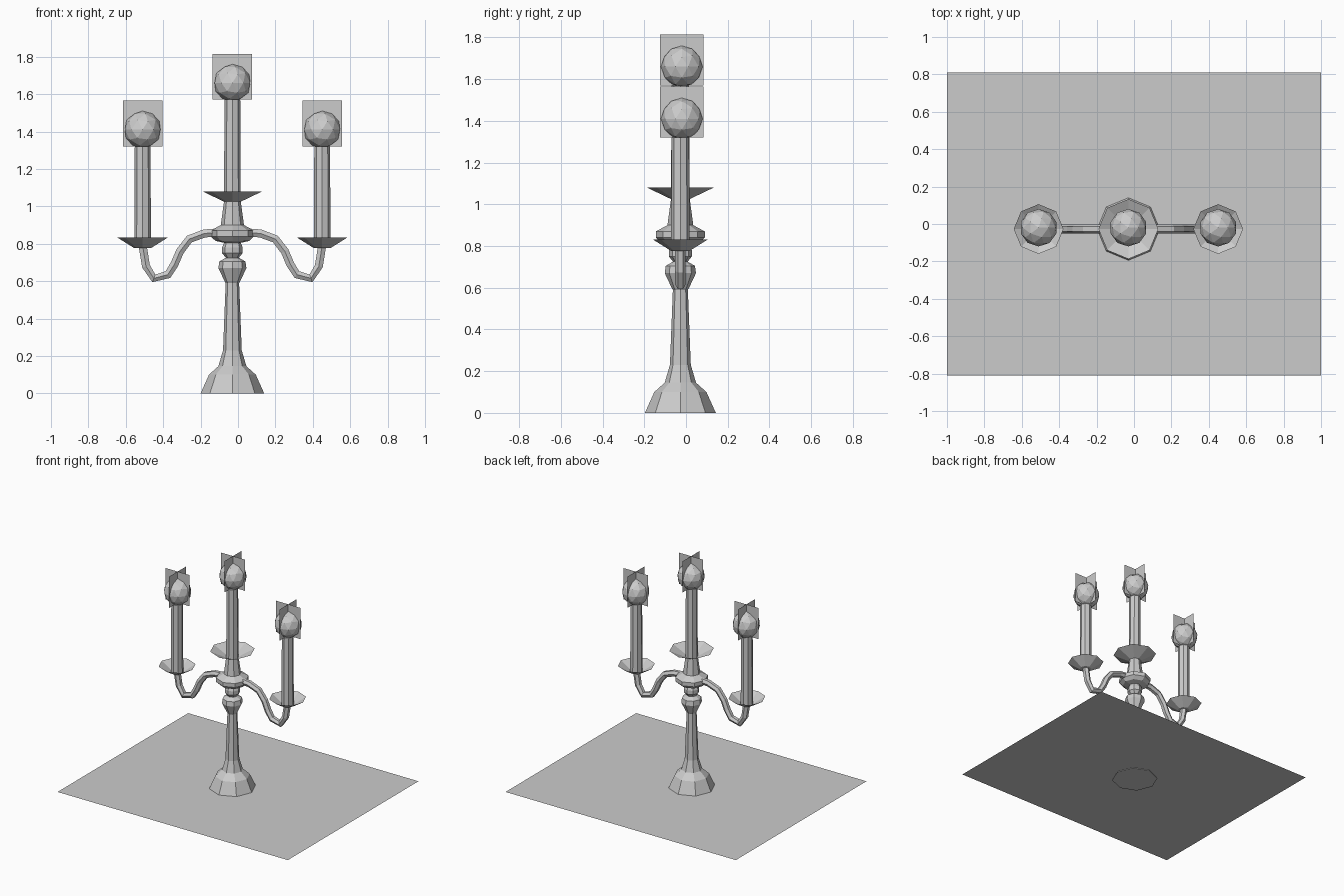
import bpy, bmesh, math
from mathutils import Vector

cube = bpy.data.objects.get("Cube")
if cube:
    bpy.data.objects.remove(cube, do_unlink=True)

grey = bpy.data.materials.new("plain_grey")
grey.use_nodes = True
COLOUR = (0.6, 0.6, 0.6, 1)
grey.diffuse_color = COLOUR
grey.node_tree.nodes["Principled BSDF"].inputs["Base Color"].default_value = COLOUR

CX, CY = -0.03, -0.027   # axis of the stem
REACH = 0.48             # distance from stem to side candles


def finish(name, bm, fix_normals=True):
    if fix_normals:
        bmesh.ops.recalc_face_normals(bm, faces=bm.faces)
    mesh = bpy.data.meshes.new(name)
    bm.to_mesh(mesh)
    bm.free()
    mesh.materials.append(grey)
    obj = bpy.data.objects.new(name, mesh)
    bpy.context.collection.objects.link(obj)
    return obj


def skin(bm, rings, caps):
    for a, b in zip(rings, rings[1:]):
        for i in range(len(a)):
            j = (i + 1) % len(a)
            bm.faces.new((a[i], a[j], b[j], b[i]))
    if caps:
        bm.faces.new(rings[0][::-1])
        bm.faces.new(rings[-1])


def lathe(name, x, profile, sides=8, caps=True):
    bm = bmesh.new()
    rings = []
    for r, z in profile:
        angles = [math.tau * i / sides for i in range(sides)]
        rings.append([bm.verts.new((x + r * math.cos(t), CY + r * math.sin(t), z))
                      for t in angles])
    skin(bm, rings, caps)
    return finish(name, bm, caps)


def tube(name, path, radius, sides=6):
    bm = bmesh.new()
    pts = [Vector((x, CY, z)) for x, z in path]
    side = Vector((0, 1, 0))
    rings = []
    for i, p in enumerate(pts):
        along = (pts[min(i + 1, len(pts) - 1)] - pts[max(i - 1, 0)]).normalized()
        up = along.cross(side)
        angles = [math.tau * k / sides for k in range(sides)]
        rings.append([bm.verts.new(p + radius * (math.cos(t) * side + math.sin(t) * up))
                      for t in angles])
    skin(bm, rings, True)
    return finish(name, bm)


def candle(label, x, dish_z, dish_r, top):
    # Drip dish, an open shallow cone
    lathe(label + "_dish", x, [(0.045, dish_z - 0.055), (dish_r, dish_z)], caps=False)
    # Wax stick
    lathe(label + "_candle", x, [(0.045, dish_z - 0.055), (0.042, top)])
    # Faceted glow ball
    bm = bmesh.new()
    bmesh.ops.create_icosphere(bm, subdivisions=2, radius=0.1)
    bmesh.ops.translate(bm, verts=bm.verts, vec=(x, CY + 0.007, top + 0.09))
    finish(label + "_glow", bm)
    # Two crossed flame cards
    bm = bmesh.new()
    for dx, dy in ((0.105, 0), (0, 0.105)):
        corners = [(-1, 0), (1, 0), (1, 0.245), (-1, 0.245)]
        bm.faces.new([bm.verts.new((x + s * dx, CY + 0.007 + s * dy, top + h))
                      for s, h in corners])
    finish(label + "_flame_cards", bm, False)


# Ground sheet
bm = bmesh.new()
bm.faces.new([bm.verts.new((x, y, 0.006)) for x, y in
              ((-1, -0.81), (1, -0.81), (1, 0.81), (-1, 0.81))])
finish("ground_sheet", bm, False)

# Turned stem with foot, knobs and collar
lathe("stem", CX, [
    (0.17, 0), (0.125, 0.1), (0.075, 0.145), (0.05, 0.23), (0.036, 0.59),
    (0.042, 0.6), (0.075, 0.67), (0.07, 0.705), (0.035, 0.725),
    (0.055, 0.75), (0.055, 0.78), (0.045, 0.805), (0.09, 0.815),
    (0.117, 0.84), (0.117, 0.87), (0.062, 0.9), (0.045, 1.025)])

# Curved arms, mirrored about the stem
ARM = [(0.08, 0.86), (0.15, 0.855), (0.23, 0.825), (0.28, 0.76), (0.31, 0.69),
       (0.345, 0.635), (0.42, 0.615), (0.462, 0.68), (REACH, 0.79)]
for side_name, sign in (("left", 1), ("right", -1)):
    tube(side_name + "_arm", [(CX + sign * x, z) for x, z in ARM], 0.025)
    candle(side_name, CX + sign * REACH, 0.832, 0.133, 1.32)

candle("centre", CX, 1.08, 0.16, 1.57)
